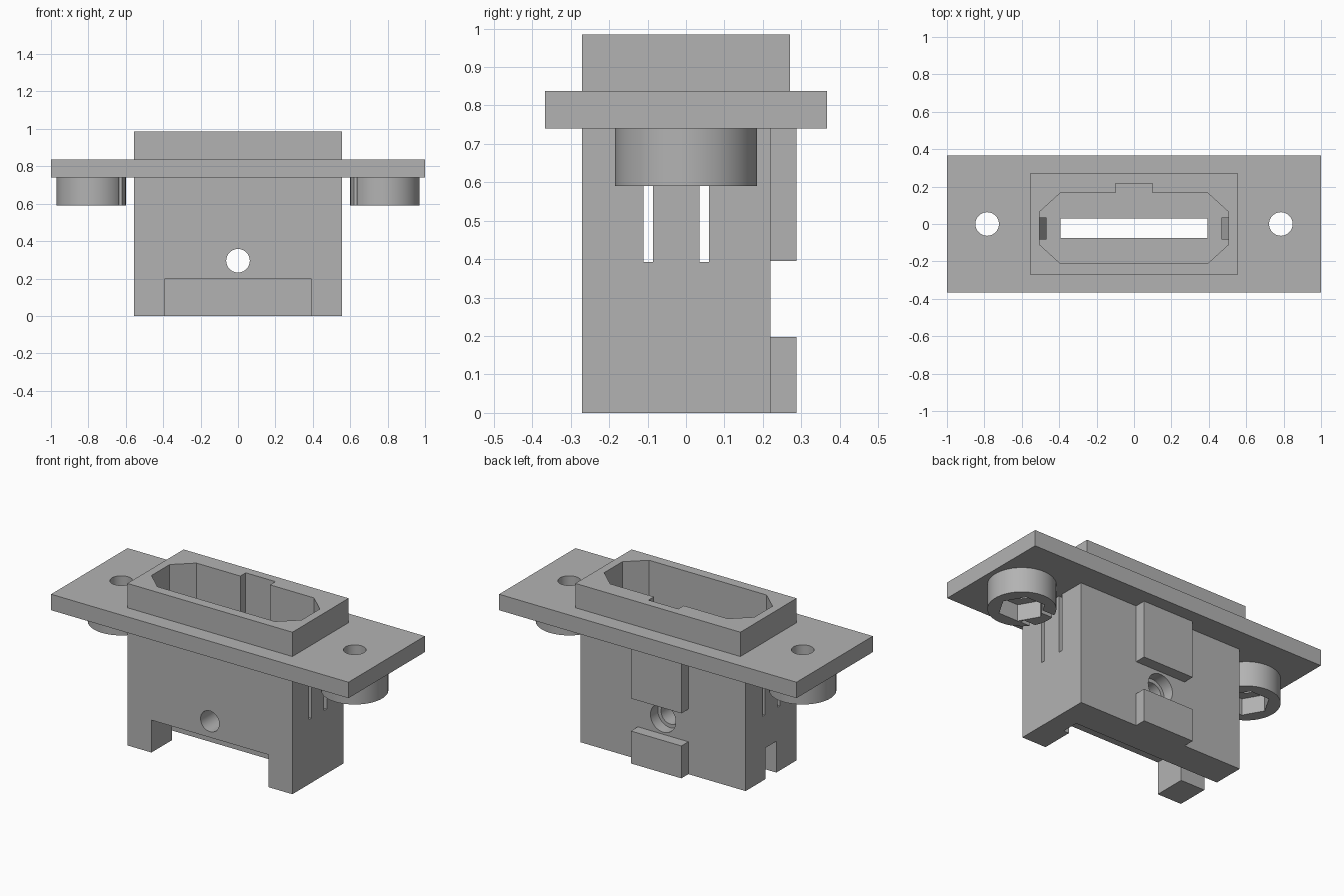
import bpy, bmesh, math

if "Cube" in bpy.data.objects:
    bpy.data.objects.remove(bpy.data.objects["Cube"], do_unlink=True)

grey = bpy.data.materials.new("plain_grey")
grey.use_nodes = True
grey.diffuse_color = (0.45, 0.45, 0.45, 1)
grey.node_tree.nodes["Principled BSDF"].inputs["Base Color"].default_value = grey.diffuse_color


def prism(name, points, low, high, axis="z"):
    """Extrude a closed outline along z, or along y for outlines given in x, z."""
    bm = bmesh.new()
    place = (lambda a, b, c: (a, b, c)) if axis == "z" else (lambda a, b, c: (a, c, b))
    base = bm.faces.new([bm.verts.new(place(a, b, low)) for a, b in points])
    moved = bmesh.ops.extrude_face_region(bm, geom=[base])["geom"]
    tops = [v for v in moved if isinstance(v, bmesh.types.BMVert)]
    bmesh.ops.translate(bm, verts=tops, vec=place(0, 0, high - low))
    bmesh.ops.recalc_face_normals(bm, faces=bm.faces)
    mesh = bpy.data.meshes.new(name)
    bm.to_mesh(mesh)
    bm.free()
    mesh.materials.append(grey)
    obj = bpy.data.objects.new(name, mesh)
    bpy.context.collection.objects.link(obj)
    return obj


def box(name, x0, x1, y0, y1, z0, z1):
    return prism(name, [(x0, y0), (x1, y0), (x1, y1), (x0, y1)], z0, z1)


def rod(name, a, b, radius, low, high, sides=48, axis="z"):
    turn = 2 * math.pi / sides
    ring = [(a + radius * math.cos(i * turn), b + radius * math.sin(i * turn))
            for i in range(sides)]
    return prism(name, ring, low, high, axis)


def combine(target, tool, operation):
    """Apply one boolean and discard the tool."""
    mod = target.modifiers.new("combine", "BOOLEAN")
    mod.operation, mod.solver, mod.object = operation, "EXACT", tool
    bpy.context.view_layer.update()
    graph = bpy.context.evaluated_depsgraph_get()
    mesh = bpy.data.meshes.new_from_object(target.evaluated_get(graph))
    target.modifiers.clear()
    target.data = mesh
    bpy.data.objects.remove(tool, do_unlink=True)


plate_low, plate_high, floor = 0.74, 0.837, 0.395
ear_x = 0.785

# Solid parts: housing, collar, flange, back pads and round nut bosses
housing = box("socket_housing", -0.555, 0.555, -0.27, 0.22, 0, 0.8)
solids = [
    box("flange", -1, 1, -0.367, 0.367, plate_low, plate_high),
    box("collar", -0.555, 0.555, -0.27, 0.27, 0.79, 0.985),
    box("upper_pad", -0.17, 0.17, 0.15, 0.287, floor, 0.79),
    box("lower_pad", -0.17, 0.17, 0.15, 0.287, 0, 0.197),
]
for side in (-1, 1):
    solids.append(rod("boss", side * ear_x, 0, 0.185, 0.59, 0.79, 64))
for part in solids:
    combine(housing, part, "UNION")

# Keyed socket outline, mirrored from its right half
half = [(0.1, 0.217), (0.1, 0.165), (0.395, 0.165), (0.505, 0.065),
        (0.505, -0.11), (0.395, -0.21)]
outline = half + [(-x, y) for x, y in reversed(half)]

# Hollows: socket, board slot, lower front opening, side channel, cross bolt
cutters = [
    prism("socket_cavity", outline, floor, 1.1),
    box("board_slot", -0.393, 0.393, -0.075, 0.03, -0.1, 0.5),
    box("front_opening", -0.393, 0.393, -0.4, 0.03, -0.1, 0.197),
    box("side_channel", -0.7, 0.43, -0.075, 0.03, -0.1, 0.19),
    rod("bolt_hole", 0, 0.295, 0.063, -0.5, 0.5, axis="y"),
    rod("bolt_recess", 0, 0.295, 0.085, 0.15, 0.5, axis="y"),
]
# Slits that free the spring arms
for y in (-0.111, 0.035):
    cutters.append(box("slit", -0.7, 0.7, y, y + 0.025, 0.392, plate_low))
# Screw holes and hexagonal nut pockets in the ears
for side in (-1, 1):
    cutters.append(rod("screw_hole", side * ear_x, 0, 0.063, 0.5, 1))
    cutters.append(rod("nut_pocket", side * ear_x, 0, 0.13, 0.5, 0.69, 6))
for cutter in cutters:
    cutter.hide_render = True
    combine(housing, cutter, "DIFFERENCE")

# Wedge latches on the spring arms
for side, label in ((-1, "right"), (1, "left")):
    wedge = [(side * 0.515, 0.58), (side * 0.468, 0.58),
             (side * 0.468, 0.62), (side * 0.515, 0.7)]
    prism(label + "_latch", wedge, -0.083, 0.035, axis="y")

# Smooth round walls, keep corners sharp
bpy.ops.object.select_all(action="DESELECT")
housing.select_set(True)
bpy.context.view_layer.objects.active = housing
bpy.ops.object.shade_smooth_by_angle(angle=math.radians(25))
